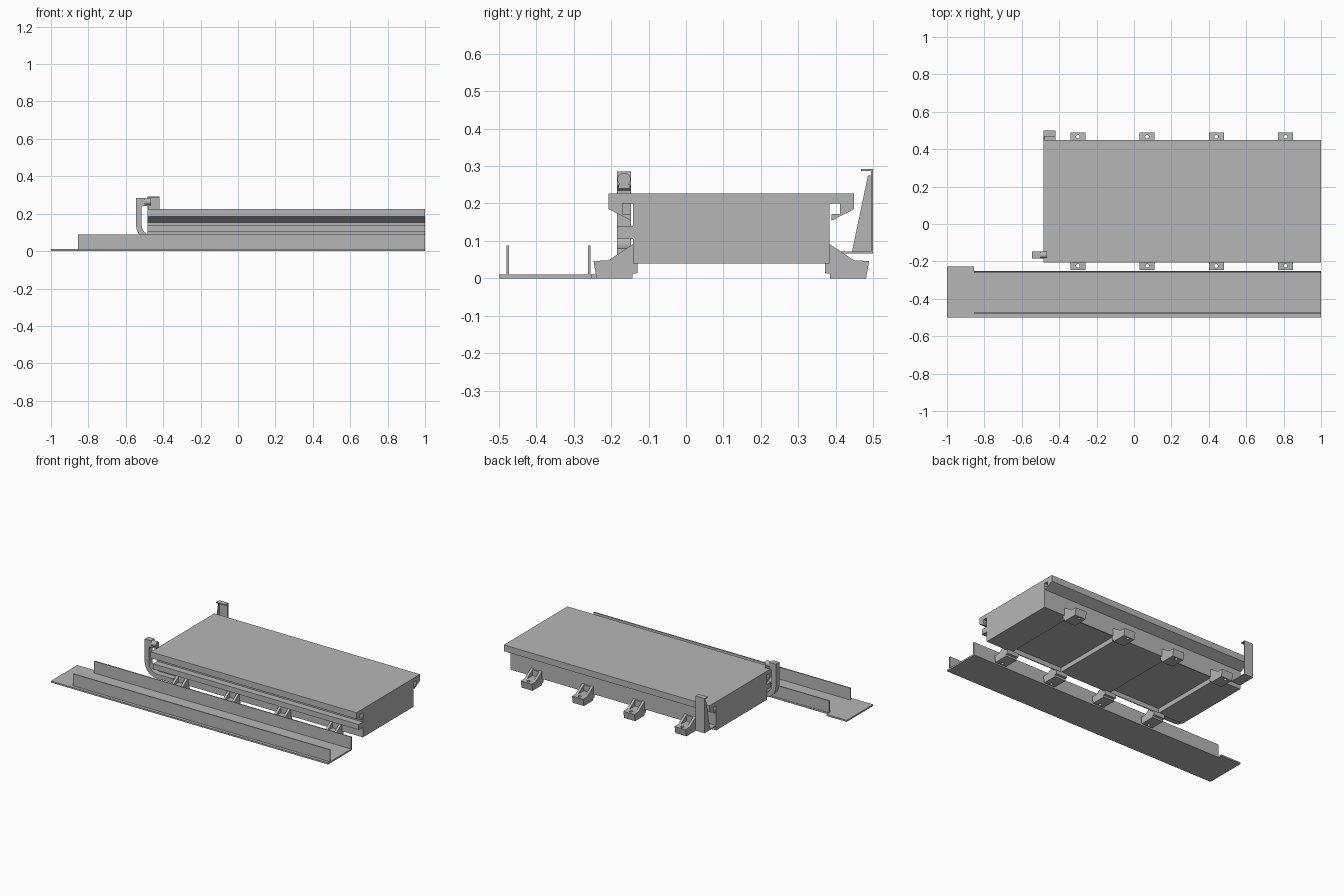
import bpy, bmesh, math
from mathutils import Vector

cube = bpy.data.objects.get("Cube")
if cube:
    bpy.data.objects.remove(cube, do_unlink=True)

grey = bpy.data.materials.new("plain grey")
grey.use_nodes = True
grey.diffuse_color = (0.47, 0.47, 0.47, 1)
grey.node_tree.nodes["Principled BSDF"].inputs["Base Color"].default_value = (0.47, 0.47, 0.47, 1)


def finish(name, bm):
    bmesh.ops.recalc_face_normals(bm, faces=bm.faces)
    mesh = bpy.data.meshes.new(name)
    bm.to_mesh(mesh)
    bm.free()
    obj = bpy.data.objects.new(name, mesh)
    mesh.materials.append(grey)
    bpy.context.collection.objects.link(obj)
    return obj


def prism(name, points, lo, hi, axis="x"):
    """Extrude a 2D outline along one axis."""
    place = {"x": lambda a, b: (lo, a, b),
             "y": lambda a, b: (a, lo, b),
             "z": lambda a, b: (a, b, lo)}[axis]
    bm = bmesh.new()
    face = bm.faces.new([bm.verts.new(place(a, b)) for a, b in points])
    side = bmesh.ops.extrude_face_region(bm, geom=[face])["geom"]
    step = Vector([hi - lo if axis == k else 0 for k in "xyz"])
    bmesh.ops.translate(bm, vec=step, verts=[v for v in side if isinstance(v, bmesh.types.BMVert)])
    return finish(name, bm)


def box(name, x, y, z):
    return prism(name, [(y[0], z[0]), (y[1], z[0]), (y[1], z[1]), (y[0], z[1])], *x)


def cylinder(name, radius, depth, location, rotation=(0, 0, 0), sides=24):
    bpy.ops.mesh.primitive_cylinder_add(vertices=sides, radius=radius, depth=depth,
                                        location=location, rotation=rotation)
    obj = bpy.context.object
    obj.name = name
    obj.data.materials.append(grey)
    bpy.ops.object.shade_smooth_by_angle()
    return obj


MID = 0.121                 # centre line of the bed across y
LEFT, RIGHT = -0.485, 1.0   # ends of the bed
FEET = [-0.30, 0.07, 0.44, 0.81]


def across(points, side):
    """Outline given as distance from the centre line, on the front (-1) or back (+1)."""
    return [(MID + side * d, z) for d, z in points]


# Floor tray: base plate with a wider tab and two upright walls
prism("tray_base", [(-1, -0.5), (1, -0.5), (1, -0.252), (-0.855, -0.252), (-0.855, -0.228), (-1, -0.228)],
      0, 0.01, "z")
for name, y in (("tray_front_wall", -0.48), ("tray_back_wall", -0.262)):
    box(name, (-0.855, 1), (y, y + 0.007), (0.008, 0.088))

# Bed: main block, recessed underside panels and thin side skirts
INNER = 0.262
box("bed_body", (LEFT, RIGHT), (MID - INNER, MID + INNER), (0.07, 0.224))
for x in ((LEFT, FEET[0]), (FEET[1], FEET[2]), (FEET[3], RIGHT)):
    box("underside_panel", x, (MID - INNER, MID + INNER), (0.04, 0.072))
for side in (-1, 1):
    prism("side_skirt", across([(INNER, 0.04), (INNER, 0.08), (INNER - 0.006, 0.08), (INNER - 0.006, 0.04)], side),
          LEFT, RIGHT)

# Hooked rails carrying the top edge on both long sides
hook = [(0.25, 0.226), (0.328, 0.226), (0.328, 0.185), (0.268, 0.154), (0.268, 0.172),
        (0.29, 0.172), (0.29, 0.2), (0.25, 0.2)]
for name, side in (("front_hook_rail", -1), ("back_hook_rail", 1)):
    prism(name, across(hook, side), LEFT, RIGHT)
box("bed_top", (LEFT, RIGHT), (MID - 0.26, MID + 0.26), (0.2, 0.226))
box("front_guide_rail", (LEFT, RIGHT), (-0.184, -0.138), (0.105, 0.14))

# Clamping feet: drilled pad, tongue under the bed, two gussets
pad = [(0.264, 0), (0.36, 0), (0.368, 0.046), (0.328, 0.048), (0.264, 0.048),
       (0.264, 0.04), (0.25, 0.04), (0.25, 0.014), (0.264, 0.012)]
gusset = [(0.26, 0.04), (0.345, 0.04), (0.328, 0.048), (0.264, 0.09), (0.26, 0.09)]
for side in (-1, 1):
    for x in FEET:
        foot = prism("foot_pad", across(pad, side), x - 0.04, x + 0.04)
        cutter = cylinder("bolt_hole_cutter", 0.01, 0.2, (x, MID + side * 0.345, 0.02), sides=16)
        cutter.hide_render = True
        cutter.hide_set(True)
        cut = foot.modifiers.new("bolt_hole", "BOOLEAN")
        cut.operation = "DIFFERENCE"
        cut.solver = "EXACT"
        cut.object = cutter
        for start in (x - 0.04, x + 0.024):
            prism("foot_gusset", across(gusset, side), start, start + 0.016)
        prism("foot_back_plate", across([(0.26, 0.04), (0.27, 0.04), (0.27, 0.086), (0.26, 0.086)], side),
              x - 0.04, x + 0.04)


# Bent front post running down and under the bed
def arc(radius):
    cx, cz = -0.455, 0.14
    angles = [math.pi + i * math.pi / 16 for i in range(9)]
    return [(cx + radius * math.cos(a), cz + radius * math.sin(a)) for a in angles]


outer, inner = arc(0.09), arc(0.06)
outline = [(-0.545, 0.285)] + outer + [(-0.34, 0.05), (-0.34, 0.08)] + inner[::-1]
outline += [(-0.515, 0.235), (-0.5, 0.248), (-0.5, 0.285)]
prism("front_post", outline, -0.184, -0.147, "y")
cylinder("sensor_head", 0.0175, 0.05, (-0.49, -0.1655, 0.264), (0, math.pi / 2, 0))
box("sensor_base", (-0.51, -0.465), (-0.18, -0.15), (0.24, 0.25))

# Back bracket: upright plate, folded flanges and a side gusset
box("bracket_plate", (LEFT, -0.42), (0.494, 0.5), (0.07, 0.29))
box("bracket_top_flange", (LEFT, -0.42), (0.468, 0.5), (0.286, 0.292))
box("bracket_bottom_flange", (LEFT, -0.42), (0.38, 0.5), (0.066, 0.072))
prism("bracket_gusset", [(0.443, 0.07), (0.498, 0.07), (0.498, 0.275), (0.486, 0.275)], LEFT, LEFT + 0.006)
